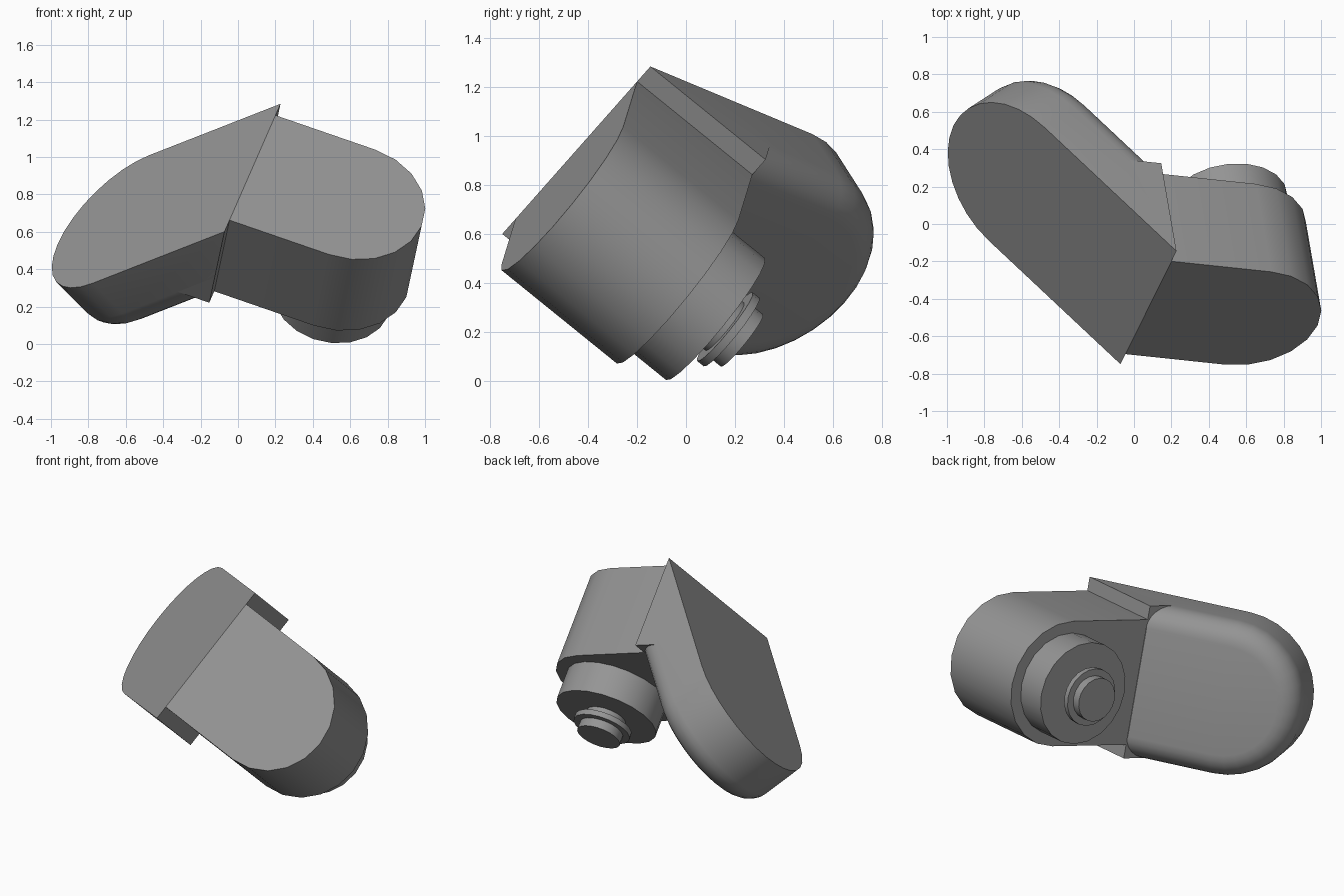
import bpy, bmesh, math
from mathutils import Vector, Matrix

cube = bpy.data.objects.get("Cube")
if cube:
    bpy.data.objects.remove(cube, do_unlink=True)

grey = bpy.data.materials.new("plain grey")
GREY = (0.3, 0.3, 0.3, 1)
grey.diffuse_color = GREY
grey.use_nodes = True
grey.node_tree.nodes["Principled BSDF"].inputs["Base Color"].default_value = GREY

# Tilted frame: u along the ridge, v along the short arm, w through its depth
ORIGIN = Vector((0.0775, -0.4475, 0.9425))
u = Vector((0.312, 0.630, 0.712)).normalized()
v = Vector((0.940, -0.100, -0.325))
v = (v - u * v.dot(u)).normalized()
w = u.cross(v)
BEND = math.radians(129.5)
p = v * math.cos(BEND) + w * math.sin(BEND)    # along the long arm
m = (-u).cross(p)                              # through the long arm's depth
DEPTH = 0.61


def frame(x, y, z):
    mat = Matrix((x, y, z)).transposed().to_4x4()
    mat.translation = ORIGIN
    return mat


SHORT = frame(u, v, w)
LONG = frame(-u, p, m)


def finish(name, bm, mat):
    bmesh.ops.recalc_face_normals(bm, faces=bm.faces)
    me = bpy.data.meshes.new(name)
    bm.to_mesh(me)
    bm.free()
    me.transform(mat)
    me.materials.append(grey)
    ob = bpy.data.objects.new(name, me)
    bpy.context.collection.objects.link(ob)
    bpy.ops.object.select_all(action='DESELECT')
    ob.select_set(True)
    bpy.context.view_layer.objects.active = ob
    bpy.ops.object.shade_smooth_by_angle(angle=math.radians(32))
    return ob


def prism(points, direction):
    """Extrude a closed outline along a direction."""
    bm = bmesh.new()
    face = bm.faces.new([bm.verts.new(q) for q in points])
    ext = bmesh.ops.extrude_face_region(bm, geom=[face])["geom"]
    verts = [g for g in ext if isinstance(g, bmesh.types.BMVert)]
    bmesh.ops.translate(bm, verts=verts, vec=direction)
    return bm


def arm_outline(radius, start, centre, steps=10):
    """Straight-sided outline with one half-round end."""
    arc = [(radius * math.cos(math.pi * i / steps),
            centre + radius * math.sin(math.pi * i / steps), 0)
           for i in range(steps + 1)]
    return [(radius, start, 0)] + arc + [(-radius, start, 0)]


# Short arm with a half-round end
finish("short_arm", prism(arm_outline(0.394, 0.0, 0.567), (0, 0, DEPTH)), SHORT)

# Long arm: rounded back rim, cut where it meets the short arm
THICK = 0.39
bm = prism(arm_outline(0.48, -0.1, 1.005, 16), (0, 0, THICK))
rim = [e for e in bm.edges
       if all(q.co.z > THICK - 1e-4 for q in e.verts)
       and not all(q.co.y < 0 for q in e.verts)]
bmesh.ops.bevel(bm, geom=rim, offset=0.14, segments=6, profile=0.5,
                affect='EDGES', clamp_overlap=False)
cut = bmesh.ops.bisect_plane(
    bm, geom=bm.verts[:] + bm.edges[:] + bm.faces[:], plane_co=(0, 0, 0),
    plane_no=(0, math.cos(BEND), math.sin(BEND)), clear_outer=True)
loop = [g for g in cut["geom_cut"] if isinstance(g, bmesh.types.BMEdge)]
bmesh.ops.holes_fill(bm, edges=loop, sides=0)
finish("long_arm", bm, LONG)

# Square shoulder filling the corner between the arms
finish("corner_shoulder",
       prism([(-0.48, 0, 0), (-0.48, 0, DEPTH), (-0.48, -0.18, DEPTH)],
             (0.96, 0, 0)), SHORT)


# Stacked round parts under the short arm: name, radius, start and end depth
for name, r, a, b in [("boss", 0.32, 0.60, 0.81),
                      ("neck", 0.125, 0.80, 0.87),
                      ("collar", 0.18, 0.86, 0.895),
                      ("end_cap", 0.137, 0.89, 0.95)]:
    ring = [(r * math.cos(math.tau * i / 20),
             0.567 + r * math.sin(math.tau * i / 20), a) for i in range(20)]
    finish(name, prism(ring, (0, 0, b - a)), SHORT)
